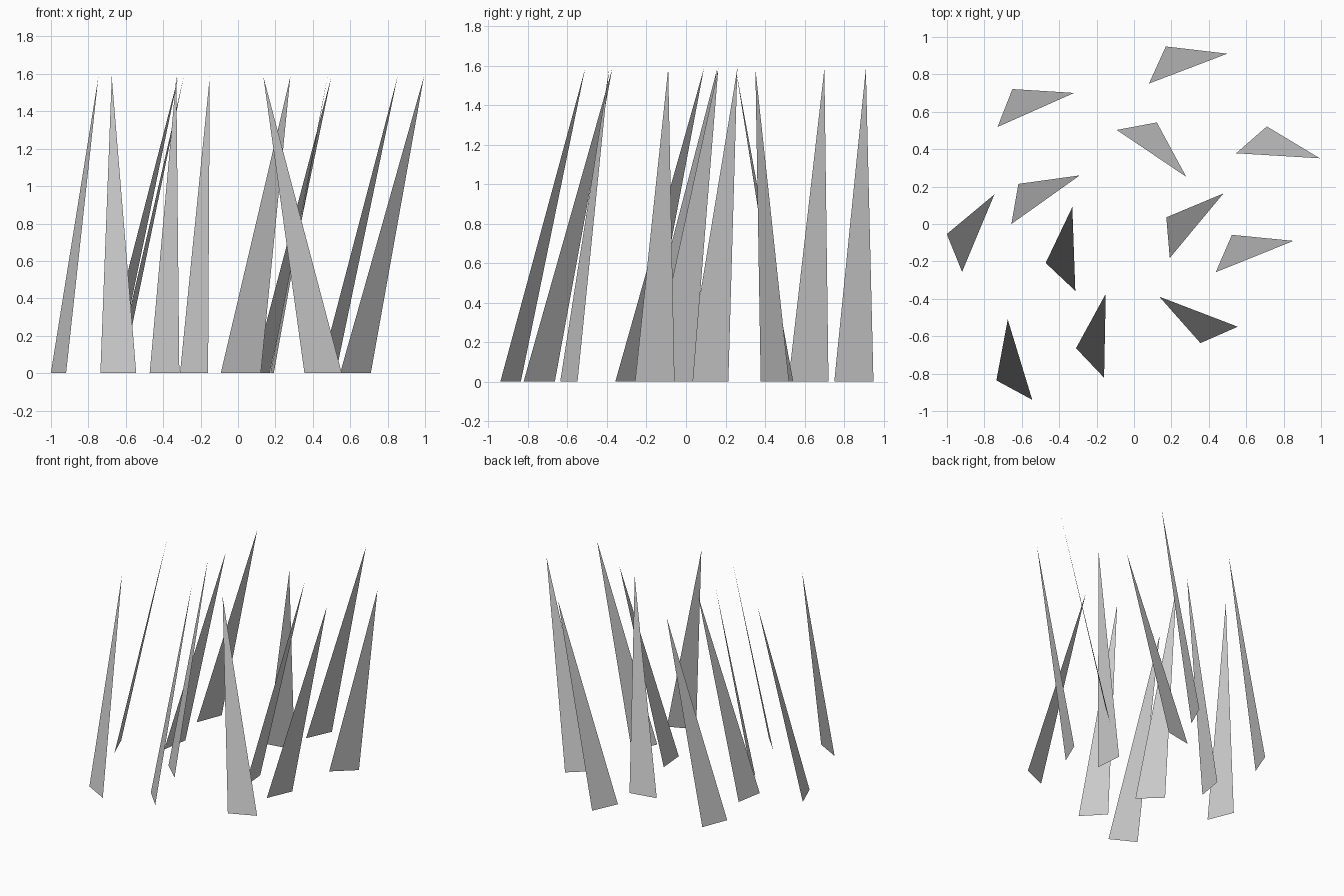
import bpy
from math import radians, cos, sin

if "Cube" in bpy.data.objects:
    bpy.data.objects.remove(bpy.data.objects["Cube"])

HEIGHT, LEAN, HALF_WIDTH = 1.585, 0.379, 0.109
TWIST = radians(56.3)  # base edge angle relative to the lean direction

# One shared triangular blade, leaning along local +x
bx, by = HALF_WIDTH * cos(TWIST), HALF_WIDTH * sin(TWIST)
blade = bpy.data.meshes.new("grass_blade")
blade.from_pydata([(-bx, -by, 0), (bx, by, 0), (LEAN, 0, HEIGHT)], [], [(0, 2, 1)])
blade.update()

# Blade placements: base centre x, y and lean heading in degrees
placements = [
    (0.125, 0.85, 9.2), (-0.69, 0.62, 12.3), (0.015, 0.523, -45.7),
    (0.628, 0.45, -15.1), (-0.637, 0.107, 23.8), (-0.96, -0.155, 55.7),
    (-0.393, -0.283, 80.4), (0.182, -0.073, 38.6), (0.48, -0.158, 10.3),
    (-0.64, -0.888, 95.3), (-0.235, -0.743, 77.2), (0.455, -0.593, 147.4),
]
for i, (x, y, heading) in enumerate(placements, 1):
    ob = bpy.data.objects.new(f"grass_blade_{i}", blade)
    ob.location = (x, y, 0)
    ob.rotation_euler.z = radians(heading)
    bpy.context.collection.objects.link(ob)
